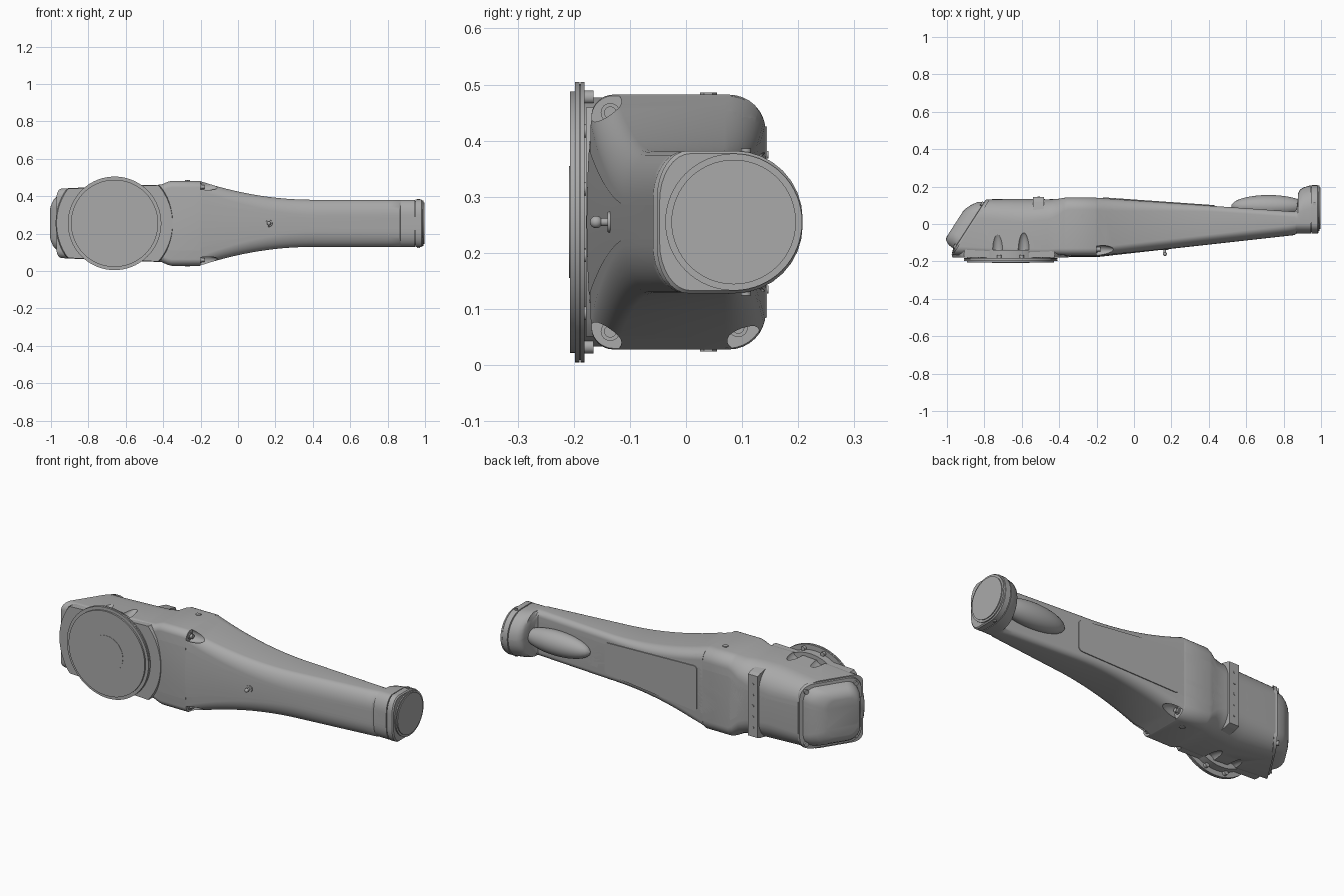
import bpy, bmesh, math
from mathutils import Vector, Matrix

if "Cube" in bpy.data.objects:
    bpy.data.objects.remove(bpy.data.objects["Cube"])

MID = 0.255  # height of the arm's centre line
grey = bpy.data.materials.new("cast_grey")
grey.use_nodes = True
GREY = (0.4, 0.4, 0.4, 1)
grey.diffuse_color = GREY
grey.node_tree.nodes["Principled BSDF"].inputs["Base Color"].default_value = GREY


def finish(name, bm):
    bmesh.ops.recalc_face_normals(bm, faces=bm.faces)
    mesh = bpy.data.meshes.new(name)
    bm.to_mesh(mesh)
    bm.free()
    mesh.materials.append(grey)
    obj = bpy.data.objects.new(name, mesh)
    bpy.context.collection.objects.link(obj)
    return obj


def activate(obj):
    bpy.ops.object.select_all(action='DESELECT')
    obj.select_set(True)
    bpy.context.view_layer.objects.active = obj


def smooth(obj, angle=32):
    activate(obj)
    bpy.ops.object.shade_smooth_by_angle(angle=math.radians(angle))
    return obj


def loft(name, rings):
    bm = bmesh.new()
    loops = [[bm.verts.new(p) for p in ring] for ring in rings]
    n = len(loops[0])
    for a, b in zip(loops, loops[1:]):
        for i in range(n):
            j = (i + 1) % n
            bm.faces.new((a[i], a[j], b[j], b[i]))
    bm.faces.new(loops[0])
    bm.faces.new(loops[-1])
    return finish(name, bm)


def section(y0, y1, h, front, back, bulge=0.0):
    """Rounded rectangle as (y, z) pairs; front and back are corner sizes."""
    pts = []
    corners = ((y1, h, back, 0), (y0, h, front, 1), (y0, -h, front, 2), (y1, -h, back, 3))
    for y, z, (ry, rz), quarter in corners:
        cy = y - math.copysign(ry, 1 if quarter in (0, 3) else -1)
        cz = z - math.copysign(rz, z)
        for k in range(9):
            a = (quarter + k / 8) * math.pi / 2
            pts.append((cy + ry * math.cos(a), cz + rz * math.sin(a)))
        # points along the straight side keep the bulge smooth
        if quarter in (1, 3):
            side = -1 if quarter == 1 else 1
            for k in range(1, 8):
                pts.append((y, side * (rz - h) * (k / 4 - 1)))
    mid = (y0 + y1) / 2
    return [(y - bulge * max(0, 1 - (z / h) ** 2) * (y < mid), z) for y, z in pts]


def ring(x, *args):
    return [Vector((x, y, z + MID)) for y, z in section(*args)]


def cylinder(name, start, end, r, r2=None, seg=64):
    a, b = Vector(start), Vector(end)
    bm = bmesh.new()
    turn = (b - a).to_track_quat('Z', 'Y').to_matrix().to_4x4()
    bmesh.ops.create_cone(bm, cap_ends=True, segments=seg, radius1=r,
                          radius2=r if r2 is None else r2, depth=(b - a).length,
                          matrix=Matrix.Translation((a + b) / 2) @ turn)
    return smooth(finish(name, bm))


def ellipsoid(name, centre, scale):
    bm = bmesh.new()
    bmesh.ops.create_uvsphere(bm, u_segments=32, v_segments=16, radius=1,
                              matrix=Matrix.Translation(centre) @ Matrix.Diagonal((*scale, 1)))
    return smooth(finish(name, bm))


def carve(obj, cutters):
    for centre, scale in cutters:
        cutter = ellipsoid("cutter", centre, scale)
        cutter.hide_render = True
        mod = obj.modifiers.new("carve", 'BOOLEAN')
        mod.operation, mod.solver, mod.object = 'DIFFERENCE', 'EXACT', cutter
        activate(obj)
        bpy.ops.object.modifier_apply(modifier=mod.name)
        bpy.data.objects.remove(cutter)
    return smooth(obj)


def lerp(a, b, t):
    return a + (b - a) * t


# Tapered forearm, rising into the round wrist at its end
def arm_back(x):
    return 0.14 - 0.07 * (x + 0.2)


rings = []
for i in range(25):
    x = lerp(-0.2, 0.86, i / 24)
    u = (x + 0.2) / 1.14
    t = min(1, (x + 0.2) / 0.6)
    h = 0.126 + 0.099 * (1 - t) ** 2
    rings.append(ring(x, -0.165 + 0.115 * u, arm_back(x), h,
                      (lerp(0.04, 0.055, u), lerp(0.05, 0.085, t)),
                      (lerp(0.07, 0.03, t), lerp(0.055, 0.03, t)), 0.012 * (1 - u)))
for x, back, r in ((0.868, 0.08, 0.05), (0.874, 0.12, 0.09), (0.878, 0.165, 0.11),
                   (0.887, 0.183, 0.12), (0.905, 0.195, 0.123), (0.945, 0.207, 0.123)):
    rings.append(ring(x, -0.052, back, 0.126, (0.055, 0.085), (r, r)))
bolt_spots = [(y, s * z) for y, z in ((-0.135, 0.195), (0.093, 0.188)) for s in (1, -1)]
pockets = [((-0.2, y * 1.06, MID + z * 1.04), (0.1, 0.032, 0.034)) for y, z in bolt_spots]
scoop = [((0.72, 0.095, MID), (0.2, 0.06, 0.065))]
carve(loft("forearm", rings), pockets + scoop)

# Wrist end ring, bearing and face plate
wrist = [ring(x, -0.052 + d, 0.208 - d, 0.127 - d, (0.055, 0.085), (0.121 - d, 0.121 - d))
         for x, d in ((0.94, 0.008), (0.948, 0.008), (0.95, 0), (0.98, 0), (0.986, 0.005))]
smooth(loft("wrist_ring", wrist))
cylinder("wrist_bearing", (0.97, 0.085, MID), (0.992, 0.085, MID), 0.122)
cylinder("wrist_face", (0.98, 0.085, MID), (0.997, 0.085, MID), 0.111)
for s in (1, -1):
    cylinder("wrist_bolt", (0.965, 0.107, MID + s * 0.11), (0.965, 0.107, MID + s * 0.131), 0.009, seg=16)

# Service cover on the back of the forearm
bm = bmesh.new()
outline = ((-0.165, -0.125), (0.43, -0.085), (0.43, 0.085), (-0.165, 0.125))
base = bm.faces.new([bm.verts.new((x, arm_back(x) - 0.002, MID + z)) for x, z in outline])
grown = bmesh.ops.extrude_face_region(bm, geom=[base])["geom"]
bmesh.ops.translate(bm, verts=[g for g in grown if isinstance(g, bmesh.types.BMVert)], vec=(0, 0.007, 0))
uprights = [e for e in bm.edges if abs(e.verts[0].co.x - e.verts[1].co.x) < 0.001
            and abs(e.verts[0].co.z - e.verts[1].co.z) < 0.001]
bmesh.ops.bevel(bm, geom=uprights, offset=0.022, segments=5, affect='EDGES', profile=0.5)
smooth(finish("service_cover", bm))

# Elbow housing with a slanted rear end
rings = [ring(x, -0.165, back, h, (f, f), (r, r), bulge) for x, back, h, f, r, bulge in (
    (-0.2, 0.14, 0.225, 0.035, 0.065, 0.012), (-0.205, 0.142, 0.227, 0.035, 0.065, 0.012),
    (-0.355, 0.142, 0.227, 0.035, 0.065, 0.01), (-0.375, 0.14, 0.222, 0.035, 0.07, 0.005),
    (-0.41, 0.134, 0.207, 0.035, 0.09, 0), (-0.46, 0.132, 0.205, 0.03, 0.11, 0),
    (-0.6, 0.135, 0.203, 0.03, 0.125, 0))]
seam = ring(-0.78, -0.165, 0.132, 0.186, (0.045, 0.045), (0.1, 0.1))
rings.append([p - Vector((0.64 * (0.132 - p.y), 0, 0)) for p in seam])
scallops = [((x, -0.15, MID + s * 0.215), (0.032, 0.11, 0.035)) for x in (-0.73, -0.59) for s in (1, -1)]
carve(loft("elbow_housing", rings), scallops)

# Round joint seat, trimmed flat above and below
seat = []
for y, r in ((-0.1, 0.3), (-0.165, 0.315), (-0.178, 0.31)):
    loop = []
    for k in range(96):
        a = k * math.tau / 96
        limit = 0.195 + 0.012 * math.cos(a)
        loop.append(Vector((-0.66 + r * math.cos(a), y, MID + max(-limit, min(limit, r * math.sin(a))))))
    seat.append(loop)
carve(loft("joint_seat", seat), scallops)

# Joint flange disc
for name, y0, y1, r in (("joint_neck", -0.14, -0.185, 0.222), ("joint_flange_rear", -0.181, -0.188, 0.25),
                        ("joint_flange_groove", -0.186, -0.192, 0.246), ("joint_flange", -0.19, -0.198, 0.25),
                        ("joint_face", -0.197, -0.207, 0.233), ("joint_centre", -0.2, -0.2085, 0.1)):
    cylinder(name, (-0.66, y0, MID), (-0.66, y1, MID), r, seg=96)
for k in range(12):
    a = (k + 0.5) * math.tau / 12
    x, z = -0.66 + 0.23 * math.cos(a), MID + 0.23 * math.sin(a)
    cylinder("flange_bolt", (x, -0.185, z), (x, -0.165, z), 0.012, seg=16)

# Slanted end cap over the motor
centre, along, out = Vector((-0.87, -0.015, MID)), Vector((0.54, 0.84, 0)), Vector((-0.84, 0.54, 0))
cap = []
for offset, t, half, h, r in ((-0.005, 0, 0.172, 0.182, 0.07), (0.012, 0, 0.168, 0.178, 0.07),
                              (0.014, 0, 0.15, 0.162, 0.07), (0.045, -0.01, 0.138, 0.152, 0.07),
                              (0.065, -0.022, 0.118, 0.138, 0.065), (0.078, -0.032, 0.098, 0.118, 0.055),
                              (0.082, -0.035, 0.08, 0.1, 0.045)):
    cap.append([centre + out * offset + along * p + Vector((0, 0, q))
                for p, q in section(t - half, t + half, h, (r, r), (r, r))])
smooth(loft("end_cap", cap))
for t in (-0.135, 0.135):
    for s in (1, -1):
        p = centre + along * t + Vector((0, 0, s * 0.145))
        cylinder("cap_bolt", p, p + out * 0.024, 0.012, seg=16)

# Mounting rail on the back of the housing, with screws
rail = [[Vector((x, y, MID + z)) for x, z in ((-0.54, -h), (-0.48, -h), (-0.48, h), (-0.54, h))]
        for y, h in ((0.04, 0.195), (0.12, 0.178), (0.144, 0.17))]
loft("mounting_rail", rail)
for k in range(5):
    z = MID + (k - 2) * 0.06
    cylinder("rail_screw", (-0.51, 0.135, z), (-0.51, 0.147, z), 0.007, seg=12)

# Corner bolts joining forearm and housing
for y, z in bolt_spots:
    cylinder("corner_washer", (-0.21, y, MID + z), (-0.194, y, MID + z), 0.017, seg=24)
    cylinder("corner_bolt", (-0.2, y, MID + z), (-0.18, y, MID + z), 0.011, seg=24)

# Plugs on the collar, above and below
for s in (1, -1):
    cylinder("collar_plug", (-0.27, 0.04, MID + s * 0.2), (-0.27, 0.04, MID + s * 0.231), 0.015, seg=6)

# Grease nipple on the front of the forearm
cylinder("nipple_base", (0.165, -0.12, MID), (0.165, -0.14, MID), 0.022, 0.018, seg=24)
cylinder("nipple_stem", (0.165, -0.13, MID), (0.165, -0.157, MID), 0.007, seg=16)
ellipsoid("nipple_ball", (0.165, -0.16, MID), (0.011, 0.011, 0.011))
